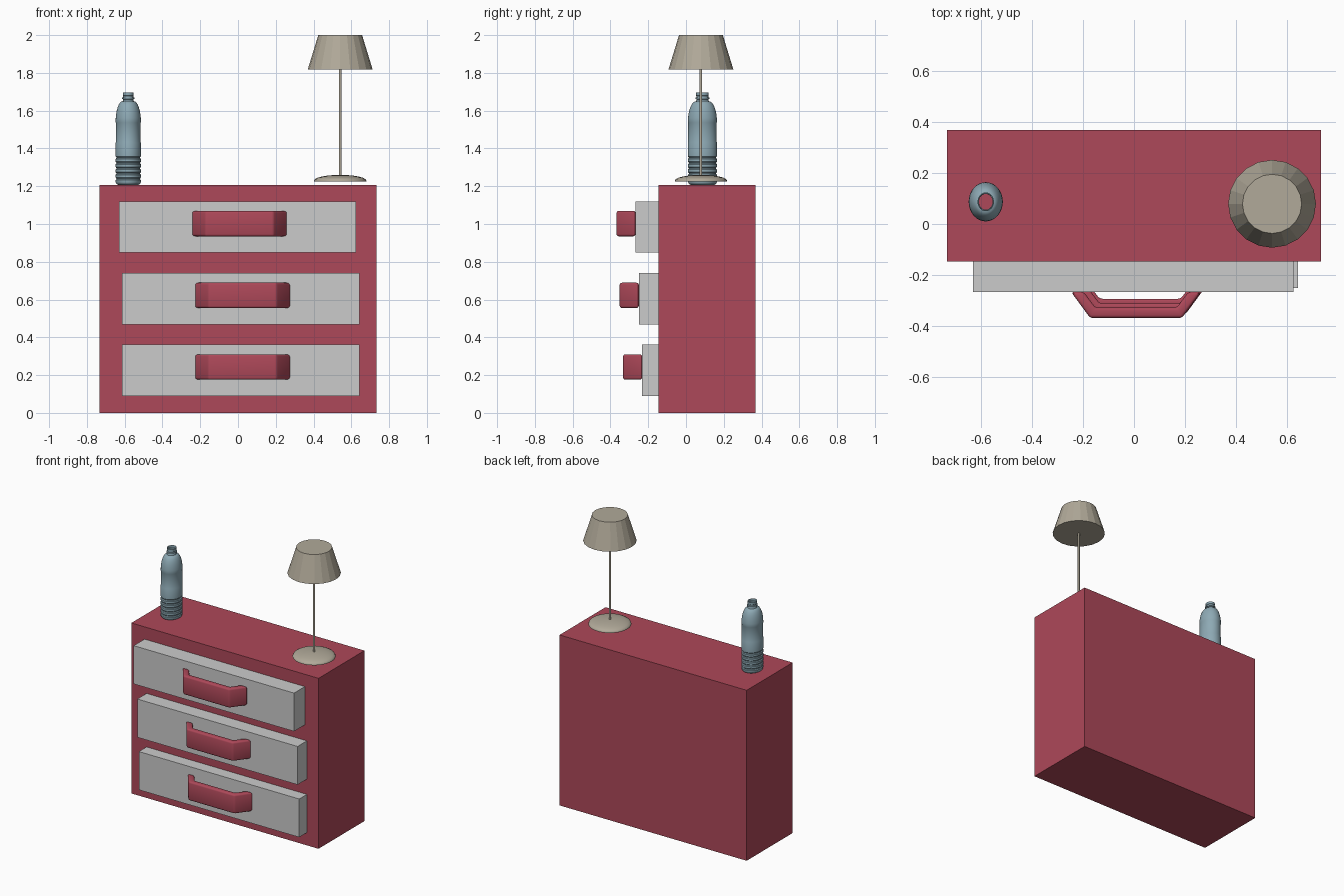
import bpy, bmesh, math
from mathutils import Vector

if "Cube" in bpy.data.objects:
    bpy.data.objects.remove(bpy.data.objects["Cube"])


def material(name, rgb):
    m = bpy.data.materials.new(name)
    m.diffuse_color = (*rgb, 1)
    m.use_nodes = True
    m.node_tree.nodes["Principled BSDF"].inputs["Base Color"].default_value = m.diffuse_color
    return m


RED = material("red_paint", (0.42, 0.065, 0.1))
BLUE = material("blue_plastic", (0.27, 0.40, 0.46))
TAN = material("tan_fabric", (0.44, 0.40, 0.32))


def finish(name, bm, mat=None, smooth=None):
    bmesh.ops.recalc_face_normals(bm, faces=bm.faces)
    me = bpy.data.meshes.new(name)
    bm.to_mesh(me)
    bm.free()
    ob = bpy.data.objects.new(name, me)
    bpy.context.collection.objects.link(ob)
    if mat:
        me.materials.append(mat)
    if smooth:
        bpy.ops.object.select_all(action='DESELECT')
        ob.select_set(True)
        bpy.context.view_layer.objects.active = ob
        bpy.ops.object.shade_smooth_by_angle(angle=math.radians(smooth))
    return ob


def box(name, lo, hi, mat=None):
    bm = bmesh.new()
    bmesh.ops.create_cube(bm, size=1)
    lo, hi = Vector(lo), Vector(hi)
    for v in bm.verts:
        v.co = (lo + hi) / 2 + v.co * (hi - lo)
    return finish(name, bm, mat)


def lathe(name, profile, centre, sides, mat, sx=1, sy=1, caps=False, smooth=None):
    """Revolve (radius, z) points about a vertical axis."""
    bm = bmesh.new()
    rings = []
    for r, z in profile:
        rings.append([bm.verts.new((centre[0] + sx * r * math.cos(2 * math.pi * i / sides),
                                    centre[1] + sy * r * math.sin(2 * math.pi * i / sides), z))
                      for i in range(sides)])
    for a, b in zip(rings, rings[1:]):
        for i in range(sides):
            j = (i + 1) % sides
            bm.faces.new((a[i], a[j], b[j], b[i]))
    if caps:
        bm.faces.new(rings[0][::-1])
        bm.faces.new(rings[-1])
    return finish(name, bm, mat, smooth)


def handle(name, cx, base_y, z0, z1):
    """Bent band: trapezoid outline extruded upward, with rounded edges."""
    half = [(0.254, 0.0), (0.18, -0.101), (0.159, -0.061), (0.204, 0.0)]
    outer, inner = half[:2], half[2:]
    pts = outer + [(-x, y) for x, y in outer[::-1]]
    pts += [(-x, y) for x, y in inner[::-1]] + inner
    bm = bmesh.new()
    low = [bm.verts.new((cx + x, base_y + y, z0)) for x, y in pts]
    high = [bm.verts.new((cx + x, base_y + y, z1)) for x, y in pts]
    # four-sided sections: outer index k pairs with inner index 7 - k
    order = [(0, 7), (1, 6), (2, 5), (3, 4)]
    for (a, d), (b, c) in zip(order, order[1:]):
        bm.faces.new((low[a], low[b], low[c], low[d]))
        bm.faces.new((high[a], high[b], high[c], high[d]))
    for i in range(8):
        j = (i + 1) % 8
        bm.faces.new((low[i], low[j], high[j], high[i]))
    bmesh.ops.recalc_face_normals(bm, faces=bm.faces)
    sharp = [e for e in bm.edges if e.calc_face_angle(0) > 0.3]
    bmesh.ops.bevel(bm, geom=sharp, offset=0.011, segments=3, profile=0.5, affect='EDGES')
    return finish(name, bm, RED, 30)


# Cabinet body
box("cabinet", (-0.733, -0.146, 0), (0.733, 0.368, 1.207), RED)

# Drawers, each pulled out a little differently: x centre, front y, bottom z
drawers = [("top", -0.002, -0.267, 0.849), ("middle", 0.014, -0.25, 0.469),
           ("bottom", 0.014, -0.232, 0.09)]
for label, cx, fy, z in drawers:
    box(label + "_drawer", (cx - 0.628, fy, z), (cx + 0.628, -0.13, z + 0.271))
    handle(label + "_handle", cx + 0.01, fy, z + 0.086, z + 0.22)

# Bottle: ribbed lower body, plain label band, domed shoulder, threaded neck
bottle = [(0.80, 1.207), (0.93, 1.212), (1.0, 1.222)]
for k in range(5):
    z = 1.232 + k * 0.028
    bottle += [(1.0, z), (0.94, z + 0.005), (0.94, z + 0.009), (1.0, z + 0.014)]
bottle += [(1.0, 1.43), (0.98, 1.434), (0.98, 1.536), (1.0, 1.54)]
bottle += [(0.44 + 0.56 * math.cos(t * math.pi / 16), 1.54 + 0.11 * math.sin(t * math.pi / 16))
           for t in range(1, 9)]
bottle += [(0.40, 1.66), (0.48, 1.662), (0.48, 1.669), (0.40, 1.671), (0.40, 1.677),
           (0.43, 1.679), (0.43, 1.695)]
lathe("bottle", bottle, (-0.581, 0.087), 32, BLUE, sx=0.067, sy=0.077, smooth=35)

# Lamp
lamp = (0.541, 0.079)
dome = [(0.138, 1.226), (0.138, 1.230)]
dome += [(0.138 * math.cos(t * math.pi / 12), 1.230 + 0.03 * math.sin(t * math.pi / 12))
         for t in (1, 2, 3, 4, 5, 5.8)]
lathe("lamp_base", dome, lamp, 32, TAN, caps=True, smooth=40)
lathe("lamp_pole", [(0.007, 1.25), (0.007, 1.83)], lamp, 12, TAN, caps=True, smooth=40)
lathe("lamp_shade", [(0.172, 1.817), (0.116, 2.0)], lamp, 20, TAN, caps=True)
